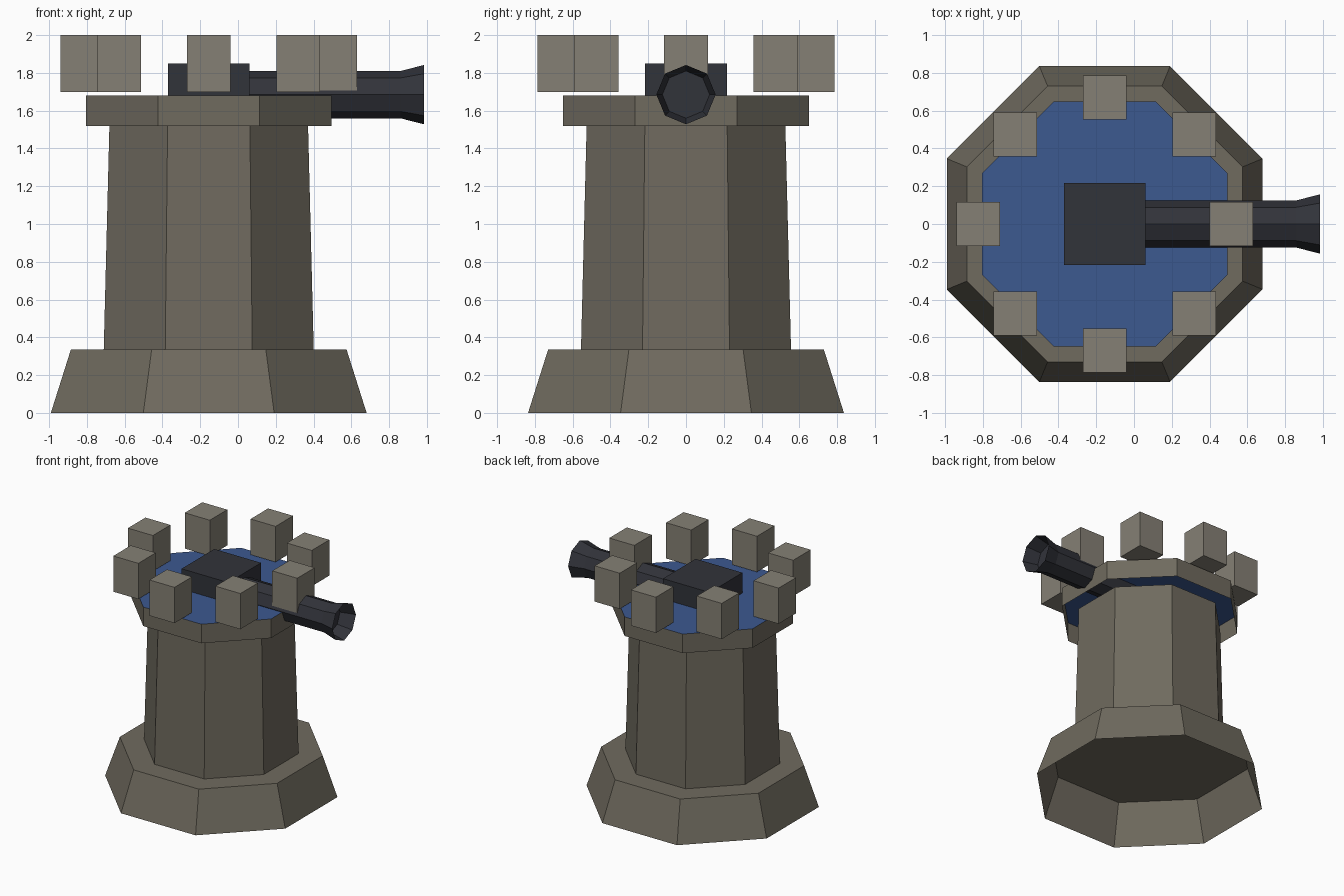
import bpy, bmesh, math
from mathutils import Matrix, Vector

if "Cube" in bpy.data.objects:
    bpy.data.objects.remove(bpy.data.objects["Cube"])

CX = -0.155   # tower axis
GUN_Z = 1.685  # barrel axis height


def material(name, rgb):
    m = bpy.data.materials.new(name)
    m.diffuse_color = (*rgb, 1)
    m.use_nodes = True
    m.node_tree.nodes["Principled BSDF"].inputs["Base Color"].default_value = m.diffuse_color
    return m


STONE = material("stone", (0.16, 0.145, 0.113))
PALE = material("pale_stone", (0.235, 0.217, 0.178))
BLUE = material("blue_deck", (0.045, 0.10, 0.28))
IRON = material("iron", (0.031, 0.033, 0.042))


def finish(name, bm, mats):
    me = bpy.data.meshes.new(name)
    bm.to_mesh(me)
    bm.free()
    for m in mats:
        me.materials.append(m)
    ob = bpy.data.objects.new(name, me)
    bpy.context.collection.objects.link(ob)
    return ob


def frustum(name, r0, r1, length, mats, turn=0.0, place=Matrix()):
    """Eight-sided shell, open at the start, capped at the end (last material)."""
    bm = bmesh.new()
    rings = []
    for r, z in ((r0, 0), (r1, length)):
        rings.append([bm.verts.new((r * math.cos(a), r * math.sin(a), z))
                      for a in (turn + i * math.pi / 4 for i in range(8))])
    lo, hi = rings
    for i in range(8):
        j = (i + 1) % 8
        bm.faces.new((lo[i], lo[j], hi[j], hi[i]))
    bm.faces.new(hi).material_index = len(mats) - 1
    bm.transform(place)
    return finish(name, bm, mats)


def box(name, centre, size, mat):
    bm = bmesh.new()
    bmesh.ops.create_cube(bm, size=1)
    bm.transform(Matrix.Translation(centre) @ Matrix.Diagonal((*size, 1)))
    return finish(name, bm, [mat])


# Tower sections: flat sides face the axes, so radius = half width / cos(22.5)
K = 1 / math.cos(math.pi / 8)
for name, w0, w1, z0, z1, mats in (
        ("base", 0.836, 0.73, 0.0, 0.335, [STONE]),
        ("shaft", 0.556, 0.526, 0.335, 1.52, [STONE]),
        ("crown", 0.65, 0.65, 1.52, 1.68, [STONE, BLUE])):
    frustum(name, w0 * K, w1 * K, z1 - z0, mats, math.pi / 8,
            Matrix.Translation((CX, 0, z0)))

# Battlement blocks
for i in range(8):
    a = i * math.pi / 4
    box(f"battlement_{i + 1}",
        (CX + 0.67 * math.cos(a), 0.67 * math.sin(a), 1.85),
        (0.232, 0.232, 0.30), PALE)

# Gun housing
box("gun_housing", (CX, 0, 1.765), (0.434, 0.434, 0.17), IRON)

# Barrel and flared open muzzle, pointing to +x
right = Matrix.Rotation(math.pi / 2, 4, 'Y')
left = Matrix.Rotation(-math.pi / 2, 4, 'Y')
frustum("barrel", 0.125, 0.125, 0.86, [IRON],
        place=Matrix.Translation((0, 0, GUN_Z)) @ right)
frustum("muzzle", 0.157, 0.125, 0.125, [IRON],
        place=Matrix.Translation((0.985, 0, GUN_Z)) @ left)
